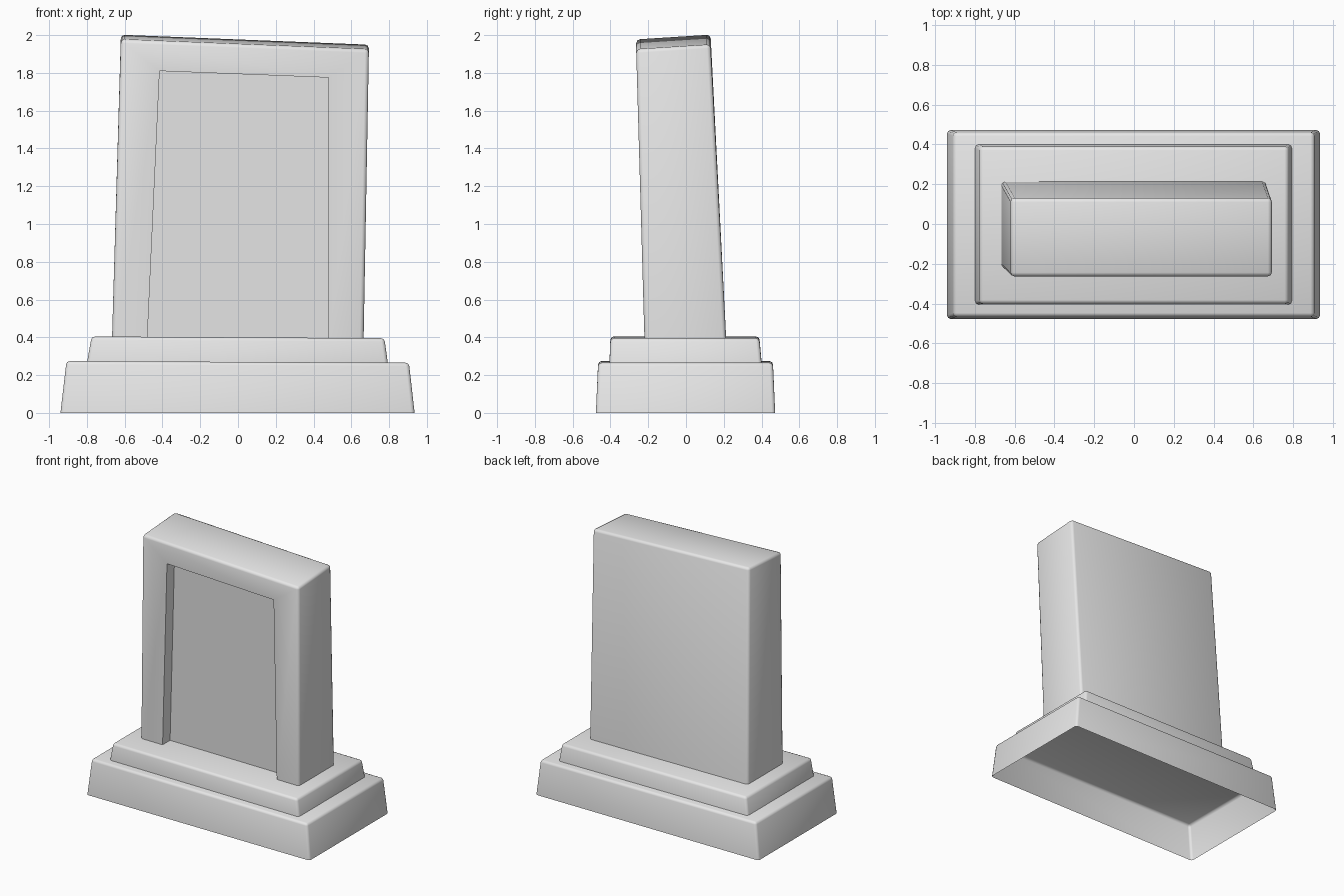
import bpy, bmesh, math

cube = bpy.data.objects.get("Cube")
if cube:
    bpy.data.objects.remove(cube, do_unlink=True)

stone = bpy.data.materials.new("grey_stone")
stone.use_nodes = True
stone.diffuse_color = (0.8, 0.8, 0.8, 1)
stone.node_tree.nodes["Principled BSDF"].inputs["Base Color"].default_value = (0.8, 0.8, 0.8, 1)


def corners(x0, x1, y0, y1, height):
    """Four corners, counterclockwise from front left of the sheet."""
    return [(x, y, height(x, y)) for x, y in ((x0, y0), (x1, y0), (x1, y1), (x0, y1))]


def block(name, low, high, bevel, opening=None, depth=0.0):
    """Open-bottomed tapered block; opening cuts a recessed front panel."""
    bm = bmesh.new()
    a = [bm.verts.new(p) for p in low]
    b = [bm.verts.new(p) for p in high]
    bm.faces.new(b)
    for i in range(1 if opening else 0, 4):
        j = (i + 1) % 4
        bm.faces.new((a[i], a[j], b[j], b[i]))
    if opening:
        # frame, reveal and sunken panel: bottom left, top left, top right, bottom right
        outer = [a[0], b[0], b[1], a[1]]
        rim = [bm.verts.new(p) for p in opening]
        back = [bm.verts.new((x, y + depth, z)) for x, y, z in opening]
        for i in range(3):
            bm.faces.new((outer[i], rim[i], rim[i + 1], outer[i + 1]))
            bm.faces.new((rim[i], back[i], back[i + 1], rim[i + 1]))
        bm.faces.new(back[::-1])
    bm.normal_update()
    edges = [bm.edges.get((b[i], b[(i + 1) % 4])) for i in range(4)]
    edges += [bm.edges.get((a[i], b[i])) for i in range(4)]
    bmesh.ops.bevel(bm, geom=edges, offset=bevel, segments=2, profile=0.5, affect='EDGES')
    bmesh.ops.recalc_face_normals(bm, faces=bm.faces)
    # keep the top pointing up on these open shells
    if max(bm.faces, key=lambda f: f.calc_center_median().z).normal.z < 0:
        bmesh.ops.reverse_faces(bm, faces=bm.faces)
    mesh = bpy.data.meshes.new(name)
    bm.to_mesh(mesh)
    bm.free()
    mesh.materials.append(stone)
    ob = bpy.data.objects.new(name, mesh)
    bpy.context.collection.objects.link(ob)
    bpy.ops.object.select_all(action='DESELECT')
    ob.select_set(True)
    bpy.context.view_layer.objects.active = ob
    bpy.ops.object.shade_smooth_by_angle(angle=math.radians(60))
    return ob


def base_top(x, y):
    return 0.27 - 0.005 * x


def step_top(x, y):
    return 0.4 - 0.006 * x


def slab_top(x, y):
    return 1.97 - 0.04 * x + 0.064 * y


# Plinth of two stepped blocks
block("lower_plinth", corners(-0.94, 0.935, -0.477, 0.472, lambda x, y: 0),
      corners(-0.908, 0.905, -0.465, 0.46, base_top), 0.018)
block("upper_plinth", corners(-0.798, 0.793, -0.405, 0.4, base_top),
      corners(-0.775, 0.775, -0.4, 0.388, step_top), 0.018)


# Leaning slab with a framed recess
def front_point(x, z):
    return (x, -0.22 - 0.028 * (z - 0.4), z)


recess = [front_point(-0.48, 0.39), front_point(-0.415, 1.81),
          front_point(0.48, 1.775), front_point(0.48, 0.39)]
block("slab", corners(-0.667, 0.665, -0.22, 0.213, lambda x, y: 0.39),
      corners(-0.62, 0.693, -0.264, 0.13, slab_top), 0.02, recess, 0.09)
